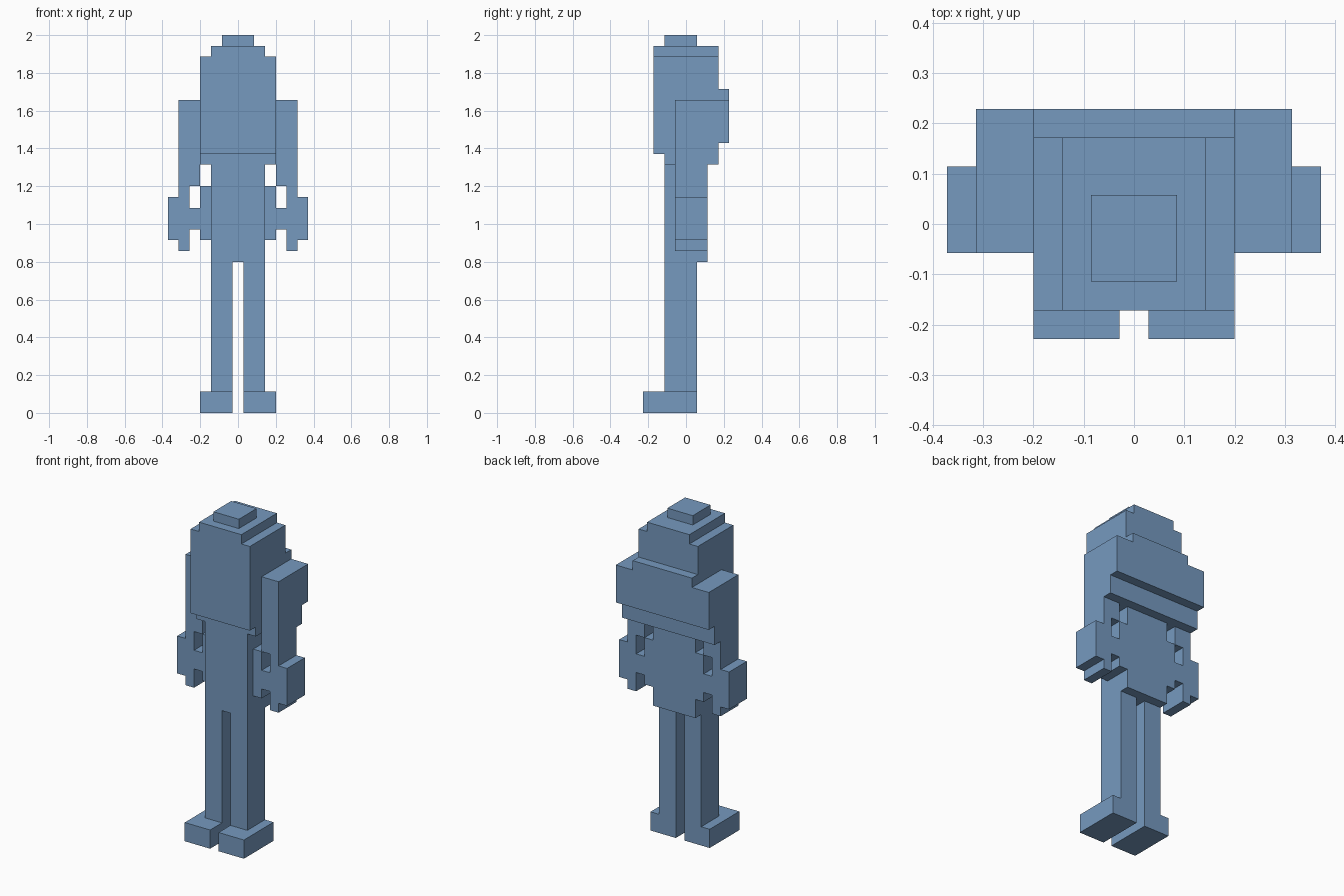
import bpy, bmesh
from mathutils import Vector

cube = bpy.data.objects.get("Cube")
if cube:
    bpy.data.objects.remove(cube, do_unlink=True)

U = 2 / 35          # size of one block; the figure is 35 blocks tall

blue = bpy.data.materials.new("steel blue")
blue.use_nodes = True
COLOUR = (0.18, 0.32, 0.52, 1)
blue.diffuse_color = COLOUR
blue.node_tree.nodes["Principled BSDF"].inputs["Base Color"].default_value = COLOUR


def blocks(x0, x1, y0, y1, z0, z1):
    """Cells in a box; x counts whole blocks outwards from the middle column."""
    return {(x, y, z) for x in range(x0, x1 + 1)
            for y in range(y0, y1) for z in range(z0, z1)}


def mirrored(cells):
    return {(-x, y, z) for x, y, z in cells}


# Leg with its long foot
leg = blocks(1, 3, -4, 1, 0, 2) | blocks(1, 2, -2, 1, 2, 14)

# Arm: stepped shoulder, forearm, hand, thumb and fingers
arm = (blocks(4, 5, -1, 4, 25, 29) | blocks(4, 5, -1, 3, 23, 25)
       | blocks(4, 5, -1, 2, 21, 23) | blocks(5, 5, -1, 2, 20, 21)
       | blocks(5, 6, -1, 2, 16, 20) | blocks(4, 4, -1, 2, 17, 19)
       | blocks(5, 5, -1, 2, 15, 16))

# Torso with hips set back from the front
torso = (blocks(-2, 2, -2, 2, 14, 23) | blocks(-3, 3, -2, 3, 23, 24)
         | blocks(3, 3, -1, 2, 16, 21) | blocks(-3, -3, -1, 2, 16, 21))

# Large head, thicker at the back, stepped at the crown
head = (blocks(-3, 3, -3, 3, 24, 33) | blocks(-3, 3, 3, 4, 25, 30)
        | blocks(-2, 2, -3, 3, 33, 34) | blocks(-1, 1, -2, 1, 34, 35))

parts = {
    "left_leg": leg, "right_leg": mirrored(leg),
    "left_arm": arm, "right_arm": mirrored(arm),
    "torso": torso, "head": head,
}
solid = set().union(*parts.values())


def build(name, cells):
    """Skin the outside of the cells, then merge the flat areas."""
    bm = bmesh.new()
    for cell in cells:
        centre = Vector(cell) + Vector((0, 0.5, 0.5))
        for axis in range(3):
            for sign in (-1, 1):
                near = list(cell)
                near[axis] += sign
                if tuple(near) in solid:
                    continue
                n, a, b = Vector(), Vector(), Vector()
                n[axis] = sign * 0.5
                a[(axis + 1) % 3] = 0.5
                b[(axis + 2) % 3] = 0.5 * sign
                c = centre + n
                bm.faces.new([bm.verts.new(p * U) for p in
                              (c - a - b, c + a - b, c + a + b, c - a + b)])
    bmesh.ops.remove_doubles(bm, verts=bm.verts, dist=U * 0.01)
    bmesh.ops.dissolve_limit(bm, angle_limit=0.02, verts=bm.verts, edges=bm.edges)
    mesh = bpy.data.meshes.new(name)
    bm.to_mesh(mesh)
    bm.free()
    mesh.materials.append(blue)
    obj = bpy.data.objects.new(name, mesh)
    bpy.context.collection.objects.link(obj)


for name, cells in parts.items():
    build(name, cells)
